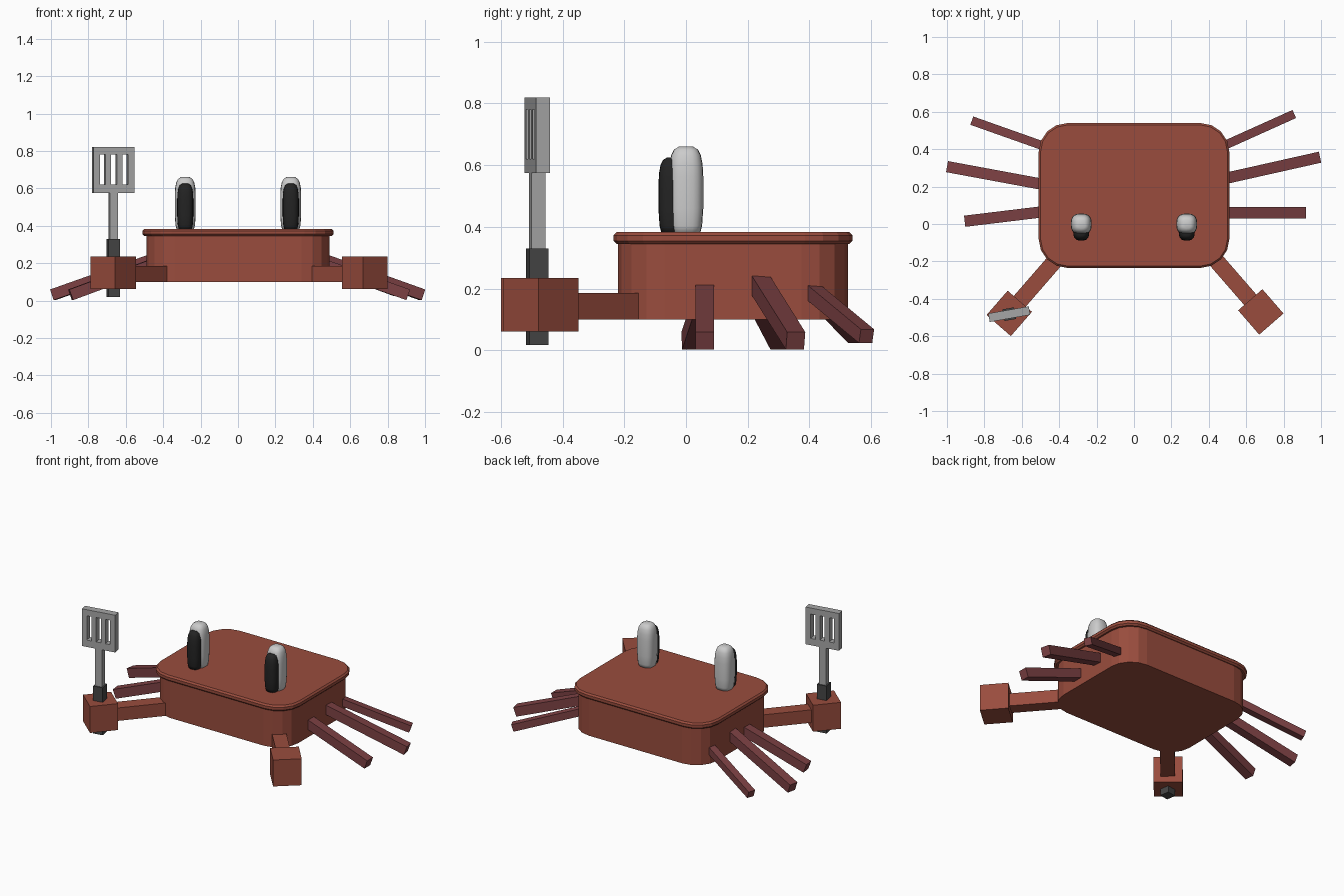
import bpy, bmesh, math
from mathutils import Vector, Matrix

default = bpy.data.objects.get("Cube")
if default:
    bpy.data.objects.remove(default, do_unlink=True)


def material(name, r, g, b):
    m = bpy.data.materials.new(name)
    m.use_nodes = True
    m.diffuse_color = (r, g, b, 1)
    m.node_tree.nodes["Principled BSDF"].inputs["Base Color"].default_value = (r, g, b, 1)
    return m


SHELL = material("shell red", 0.32, 0.073, 0.047)
LEG = material("leg maroon", 0.20, 0.052, 0.056)
STEEL = material("steel grey", 0.38, 0.38, 0.38)
GRIP = material("grip charcoal", 0.06, 0.06, 0.06)
WHITE = material("eye white", 0.60, 0.60, 0.60)
BLACK = material("pupil black", 0.017, 0.017, 0.017)


def finish(bm, name, mat):
    bmesh.ops.recalc_face_normals(bm, faces=bm.faces)
    mesh = bpy.data.meshes.new(name)
    bm.to_mesh(mesh)
    bm.free()
    mesh.materials.append(mat)
    obj = bpy.data.objects.new(name, mesh)
    bpy.context.collection.objects.link(obj)
    return obj


def box(name, mat, size, centre, yaw=0):
    bm = bmesh.new()
    bmesh.ops.create_cube(bm, size=1, matrix=Matrix.Diagonal((*size, 1)))
    obj = finish(bm, name, mat)
    obj.location = centre
    obj.rotation_euler.z = yaw
    return obj


def beam(name, mat, start, end, width, height):
    """Straight box running between two points, kept upright."""
    start, end = Vector(start), Vector(end)
    along = (end - start).normalized()
    side = Vector((0, 0, 1)).cross(along).normalized()
    up = along.cross(side)
    rot = Matrix((along, side, up)).transposed().to_4x4()
    size = Matrix.Diagonal(((end - start).length, width, height, 1))
    bm = bmesh.new()
    bmesh.ops.create_cube(bm, size=1,
                          matrix=Matrix.Translation((start + end) / 2) @ rot @ size)
    return finish(bm, name, mat)


def rounded_slab(name, mat, hx, y0, y1, z0, z1, radius, chamfer=0):
    """Rounded rectangle extruded upwards, with optional chamfered rims."""
    bm = bmesh.new()
    steps = 4
    ring = []
    for quarter, (cx, cy) in enumerate([(hx - radius, y1 - radius), (radius - hx, y1 - radius),
                                        (radius - hx, y0 + radius), (hx - radius, y0 + radius)]):
        for i in range(steps + 1):
            a = math.pi / 2 * (quarter + i / steps)
            ring.append(bm.verts.new((cx + radius * math.cos(a), cy + radius * math.sin(a), z0)))
    face = bm.faces.new(ring)
    top = bmesh.ops.extrude_face_region(bm, geom=[face])
    bmesh.ops.translate(bm, vec=(0, 0, z1 - z0),
                        verts=[v for v in top["geom"] if isinstance(v, bmesh.types.BMVert)])
    if chamfer:
        rims = [e for e in bm.edges if abs(e.verts[0].co.z - e.verts[1].co.z) < 1e-5]
        bmesh.ops.bevel(bm, geom=rims, offset=chamfer, segments=1, affect='EDGES')
    return finish(bm, name, mat)


def pod(name, mat, centre, hx, hy, z0, z1):
    """Upright rounded column with a domed top."""
    profile = [(0.80, 0), (0.93, 0.1), (1, 0.3), (1, 0.66), (0.96, 0.8),
               (0.86, 0.9), (0.7, 0.965), (0.42, 1)]
    bm = bmesh.new()
    sides = 20
    rings = []
    for scale, t in profile:
        ring = []
        for i in range(sides):
            a = 2 * math.pi * i / sides
            c, s = math.cos(a), math.sin(a)
            ring.append(bm.verts.new((
                centre[0] + hx * scale * math.copysign(abs(c) ** 0.75, c),
                centre[1] + hy * scale * math.copysign(abs(s) ** 0.75, s),
                z0 + (z1 - z0) * t)))
        rings.append(ring)
    for low, high in zip(rings, rings[1:]):
        for i in range(sides):
            j = (i + 1) % sides
            bm.faces.new((low[i], low[j], high[j], high[i]))
    bm.faces.new(rings[0])
    bm.faces.new(rings[-1])
    obj = finish(bm, name, mat)
    for p in obj.data.polygons:
        p.use_smooth = True
    return obj


# Body and overhanging top plate
rounded_slab("body", SHELL, 0.49, -0.22, 0.525, 0.10, 0.35, 0.15)
rounded_slab("top_plate", SHELL, 0.51, -0.235, 0.54, 0.345, 0.383, 0.155, 0.01)

# Eyes
for side, sx in (("left", 1), ("right", -1)):
    pod(side + "_eye", WHITE, (sx * 0.282, 0), 0.056, 0.056, 0.375, 0.66)
    pod(side + "_pupil", BLACK, (sx * 0.282, -0.042), 0.043, 0.047, 0.38, 0.625)

# Arms with block hands
yaw = math.radians(49)
reach = Vector((math.cos(yaw), math.sin(yaw), 0)) * 0.42
for side, sx, hand in (("left", 1, (0.678, -0.47)), ("right", -1, (-0.667, -0.478))):
    inner = (hand[0] - sx * reach.x, hand[1] + reach.y, 0.143)
    beam(side + "_arm", SHELL, (*hand, 0.143), inner, 0.086, 0.085)
    box(side + "_hand", SHELL, (0.172, 0.172, 0.174), (*hand, 0.148), -sx * yaw)

# Legs: tip, root y, root z and thickness, front to back
legs = {
    "left": [((0.91, 0.06, 0.031), 0.06, 0.195, 0.06),
             ((0.985, 0.355, 0.031), 0.235, 0.222, 0.06),
             ((0.85, 0.585, 0.046), 0.405, 0.195, 0.047)],
    "right": [((-0.895, 0.016, 0.031), 0.07, 0.195, 0.06),
              ((-0.99, 0.305, 0.031), 0.205, 0.222, 0.06),
              ((-0.86, 0.55, 0.046), 0.405, 0.195, 0.047)],
}
for side, group in legs.items():
    for place, (tip, y, z, thick) in zip(("front", "middle", "back"), group):
        root = (math.copysign(0.45, tip[0]), y, z)
        beam(f"{side}_{place}_leg", LEG, root, tip, thick, thick)

# Spatula held upright in the right hand
tool_x, tool_y, tool_yaw = -0.667, -0.482, math.radians(10)
box("spatula_grip", GRIP, (0.063, 0.063, 0.312), (tool_x, tool_y, 0.174), tool_yaw)
box("spatula_shaft", STEEL, (0.046, 0.046, 0.26), (tool_x, tool_y, 0.447), tool_yaw)

# Slotted blade: a grid with three open cells, thickened
xs = [-0.11, -0.077, -0.046, -0.0155, 0.0155, 0.046, 0.077, 0.11]
zs = [0.575, 0.62, 0.78, 0.82]
bm = bmesh.new()
grid = [[bm.verts.new((x, 0, z)) for z in zs] for x in xs]
for i in range(len(xs) - 1):
    for k in range(len(zs) - 1):
        if not (k == 1 and i % 2 == 1):
            bm.faces.new((grid[i][k], grid[i + 1][k], grid[i + 1][k + 1], grid[i][k + 1]))
blade = finish(bm, "spatula_blade", STEEL)
blade.location = (tool_x, tool_y, 0)
blade.rotation_euler.z = tool_yaw
thicken = blade.modifiers.new("thickness", 'SOLIDIFY')
thicken.thickness = 0.046
thicken.offset = 0
